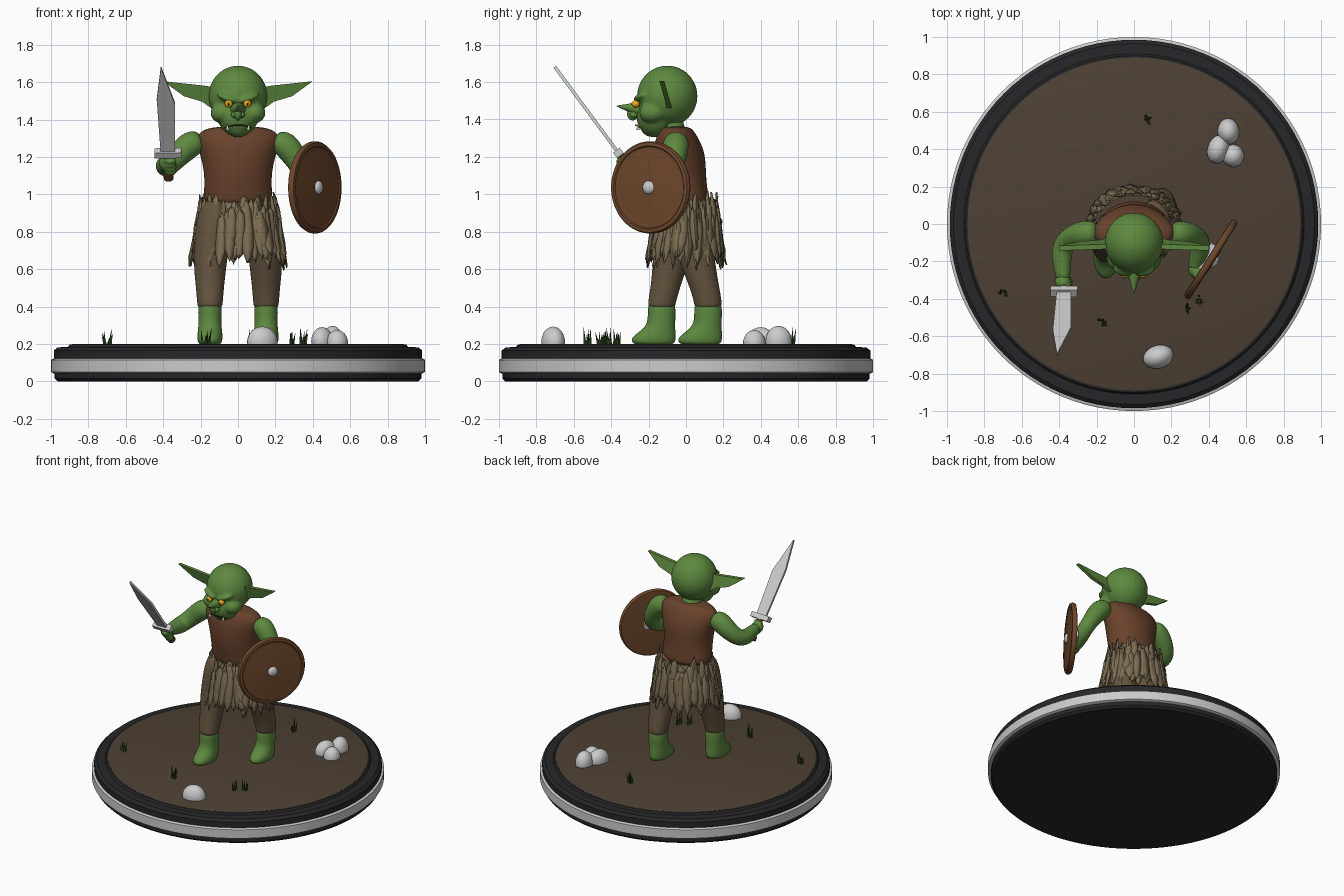
import bpy, bmesh, math, random
from mathutils import Vector, Matrix, Euler

if "Cube" in bpy.data.objects:
    bpy.data.objects.remove(bpy.data.objects["Cube"])

random.seed(4)

def material(name, r, g, b):
    m = bpy.data.materials.new(name)
    m.diffuse_color = (r, g, b, 1)
    m.use_nodes = True
    m.node_tree.nodes["Principled BSDF"].inputs["Base Color"].default_value = m.diffuse_color
    return m

SKIN = material("green skin", .11, .25, .05)
LEATHER = material("leather", .14, .055, .025)
CLOTH = material("ragged cloth", .20, .155, .085)
PANTS = material("trousers", .13, .09, .05)
DARK = material("dark rim", .02, .02, .022)
SOIL = material("soil", .075, .052, .033)
WOOD = material("shield wood", .16, .065, .025)
GRASS = material("grass", .03, .07, .015)
AMBER = material("amber", .9, .42, .01)
IVORY = material("ivory", .75, .72, .6)
MOUTH = material("mouth", .03, .05, .015)

def finish(name, bm, mat, angle=40):
    bmesh.ops.recalc_face_normals(bm, faces=bm.faces)
    me = bpy.data.meshes.new(name)
    bm.to_mesh(me)
    bm.free()
    me.polygons.foreach_set("use_smooth", [True] * len(me.polygons))
    me.set_sharp_from_angle(angle=math.radians(angle))
    if mat:
        me.materials.append(mat)
    ob = bpy.data.objects.new(name, me)
    bpy.context.collection.objects.link(ob)
    return ob

def loft(name, rings, mat, n=16, along=False, sub=2):
    """Skin elliptical rings (x, y, z, rx, ry); level, or square to the path."""
    bm, loops = bmesh.new(), []
    for i, (x, y, z, rx, ry) in enumerate(rings):
        q = Matrix.Identity(3)
        if along:
            a, b = rings[max(i - 1, 0)], rings[min(i + 1, len(rings) - 1)]
            q = (Vector(b[:3]) - Vector(a[:3])).to_track_quat('Z', 'Y').to_matrix()
        loops.append([bm.verts.new(Vector((x, y, z)) + q @ Vector(
            (rx * math.cos(t * math.tau / n), ry * math.sin(t * math.tau / n), 0))) for t in range(n)])
    for a, b in zip(loops, loops[1:]):
        for t in range(n):
            bm.faces.new((a[t], a[(t + 1) % n], b[(t + 1) % n], b[t]))
    bm.faces.new(loops[0])
    bm.faces.new(loops[-1])
    ob = finish(name, bm, mat, 180 if sub else 30)
    if sub:
        ob.modifiers.new("round", 'SUBSURF').levels = sub
        ob.modifiers["round"].render_levels = sub
    return ob

def lathe(name, profile, mat):
    return loft(name, [(0, 0, z, r, r) for r, z in profile], mat, 96, sub=0)

def placed(loc, scale, rot=(0, 0, 0)):
    return Matrix.LocRotScale(Vector(loc), Euler(rot), Vector(scale))

def balls(name, mats, mat, fuse=0):
    """One object of ellipsoids, optionally fused into a single smooth skin."""
    bm = bmesh.new()
    for m in mats:
        bmesh.ops.create_uvsphere(bm, u_segments=24, v_segments=16, radius=1, matrix=m)
    ob = finish(name, bm, mat, 180)
    if fuse:
        r = ob.modifiers.new("fuse", 'REMESH')
        r.mode, r.voxel_size, r.use_smooth_shade = 'VOXEL', fuse, True
        s = ob.modifiers.new("soften", 'SMOOTH')
        s.factor, s.iterations = .5, 5
    return ob

def cone(name, base, tip, r, mat, r2=0, n=12):
    a, b = Vector(base), Vector(tip)
    bm = bmesh.new()
    bmesh.ops.create_cone(bm, cap_ends=True, segments=n, radius1=r, radius2=r2, depth=(b - a).length,
                          matrix=Matrix.Translation((a + b) / 2) @ (b - a).to_track_quat('Z', 'Y').to_matrix().to_4x4())
    return finish(name, bm, mat)

def plate(name, outline, thick, mat, matrix=Matrix.Identity(4), lean=0, pivot=0):
    """Flat (x, z) outline with thickness along y."""
    bm = bmesh.new()
    sides = [[bm.verts.new(matrix @ Vector((x, s * thick / 2 - lean * (z - pivot), z))) for x, z in outline] for s in (-1, 1)]
    for s in sides:
        bm.faces.new(s)
    for i in range(len(outline)):
        j = (i + 1) % len(outline)
        bm.faces.new((sides[0][i], sides[0][j], sides[1][j], sides[1][i]))
    return finish(name, bm, mat, 20)

# Display base
lathe("base_foot", [(.965, 0), (.98, .015), (.98, .05)], DARK)
lathe("base_band", [(.985, .042), (1, .05), (1, .115), (.985, .123)], None)
lathe("base_upper_rim", [(.985, .12), (.985, .165), (.965, .182), (.91, .184), (.9, .196), (.89, .197)], DARK)
lathe("base_soil", [(.89, .18), (.89, .198), (.88, .201)], SOIL)

# Rocks and grass
balls("rocks", [placed((.13, -.71, .21), (.083, .062, .083), (0, 0, .3)),
                placed((.505, .495, .215), (.058, .07, .082), (0, 0, .1)),
                placed((.45, .4, .215), (.057, .078, .075), (0, 0, -.3)),
                placed((.53, .365, .205), (.058, .06, .07))], None)
for k, (x, y) in enumerate([(.07, .56), (-.7, -.37), (-.17, -.525), (.285, -.455), (.345, -.405)]):
    for i in range(8):
        a, r = random.uniform(0, 6.28), random.uniform(.004, .022)
        p = Vector((x + r * math.cos(a), y + r * math.sin(a), .19))
        lean = Vector((math.cos(a), math.sin(a), 0)) * random.uniform(.002, .02)
        cone(f"grass_{k}_{i}", p, p + lean + Vector((0, 0, random.uniform(.05, .105))), .009, GRASS, n=4)

# Head
head = [placed((0, -.1, 1.525), (.158, .162, .163)), placed((0, -.165, 1.415), (.108, .1, .108)),
        placed((0, -.17, 1.35), (.065, .07, .045))]
for s in (-1, 1):
    head += [placed((s * .085, -.18, 1.435), (.062, .07, .055)),
             placed((s * .06, -.248, 1.515), (.06, .03, .018), (0, s * -.35, s * .3))]
balls("head", head, SKIN, .009)
loft("neck", [(0, -.05, 1.28, .08, .07), (0, -.07, 1.36, .07, .065), (0, -.1, 1.44, .07, .07)], SKIN)
cone("nose", (0, -.25, 1.455), (0, -.37, 1.472), .04, SKIN, .002, 16)
balls("nose_bulb", [placed((0, -.285, 1.43), (.02, .03, .035)), placed((.02, -.28, 1.425), (.017, .02, .016)),
                    placed((-.02, -.28, 1.425), (.017, .02, .016))], SKIN)
loft("mouth_line", [(x, -.272 + x * x * 5, 1.372 - x * x * 3, .004, .004)
                    for x in (-.08, -.04, 0, .04, .08)], MOUTH, 8, True, 1)
for s, side in ((-1, "right"), (1, "left")):
    plate(side + "_ear", [(s * x, z) for x, z in ((.12, 1.45), (.155, 1.468), (.19, 1.495), (.29, 1.525), (.4, 1.605),
                          (.28, 1.592), (.17, 1.58), (.12, 1.57))], .026, SKIN,
          Matrix.Translation((0, -.108, 0)), .28, 1.53)
    balls(side + "_eye", [placed((s * .05, -.268, 1.484), (.021, .021, .021))], AMBER)
    balls(side + "_pupil", [placed((s * .051, -.287, 1.484), (.006, .004, .008))], MOUTH)
    cone(side + "_fang", (s * .055, -.255, 1.345), (s * .06, -.262, 1.38), .009, IVORY)

# Vest
loft("vest", [(0, -.01, .93, .19, .14), (0, -.015, .99, .185, .135), (0, -.035, 1.1, .178, .142), (0, -.035, 1.2, .2, .142),
              (0, -.045, 1.28, .225, .125), (0, -.05, 1.335, .215, .095), (0, -.055, 1.365, .13, .075)], LEATHER, 24)

# Arms and hands
loft("sword_arm", [(-.19, -.045, 1.29, .055, .055), (-.25, -.05, 1.275, .075, .075), (-.315, -.06, 1.215, .067, .067),
                   (-.375, -.1, 1.155, .06, .06), (-.39, -.17, 1.145, .058, .058), (-.382, -.25, 1.16, .042, .042),
                   (-.378, -.31, 1.165, .038, .038)], SKIN, along=True)
loft("shield_arm", [(.19, -.045, 1.29, .055, .055), (.25, -.055, 1.275, .075, .075), (.305, -.06, 1.2, .067, .067),
                    (.355, -.075, 1.11, .058, .058), (.355, -.14, 1.06, .056, .056), (.33, -.21, 1.03, .04, .04),
                    (.325, -.25, 1.02, .036, .036)], SKIN, along=True)

# Sword, built along its own axis
guard = Vector((-.375, -.36, 1.22))
d = Vector((-.015, -.34, .46)).normalized()
across = (Vector((1, 0, 0)) - d * d.x).normalized()
frame = Matrix((across, d.cross(across), d)).transposed().to_4x4()
frame.translation = guard
plate("sword_blade", [(-.038, 0), (.038, 0), (.047, .33), (-.022, .575), (-.05, .36)], .018, None, frame)
plate("sword_guard", [(-.072, -.018), (.072, -.018), (.072, .018), (-.072, .018)], .045, None, frame)
cone("sword_grip", guard, guard - d * .15, .021, LEATHER, .021, 16)
cone("sword_pommel", guard - d * .14, guard - d * .17, .028, LEATHER, .026, 16)
fist = [frame @ placed((-.008, .01, -.075), (.042, .04, .05))]
fist += [frame @ placed((.012, -.012, -.035 - .026 * i), (.033, .03, .015)) for i in range(4)]
balls("sword_hand", fist, SKIN, .007)
grab = [placed((.325, -.245, 1.02), (.035, .042, .045))]
grab += [placed((.342, -.265, 1.055 - .024 * i), (.03, .032, .014)) for i in range(4)]
balls("shield_hand", grab, SKIN, .007)

# Round shield with rim, boss and inner strap
tilt = Vector((.845, -.535, 0)).to_track_quat('Z', 'Y').to_matrix().to_4x4()
tilt.translation = (.41, -.188, 1.037)
for part in (lathe("shield_board", [(.225, -.014), (.23, 0), (.222, .012), (.12, .02), (.03, .024)], WOOD),
             lathe("shield_rim", [(.222, -.018), (.24, -.016), (.246, -.006), (.246, .008), (.24, .018), (.222, .02), (.216, .014)], WOOD),
             balls("shield_boss", [placed((0, 0, .022), (.036, .036, .022))], None),
             plate("shield_strap", [(-.075, -.045), (.075, -.045), (.075, -.012), (-.075, -.012)], .05, None)):
    part.matrix_world = tilt

# Legs and feet
for side, x, y, top in (("right", -.15, -.13, -.04), ("left", .15, .118, .01)):
    mid = top + (y - top) * .5
    loft(side + "_trouser_leg", [(x * .65, top, 1, .1, .12), (x * .9, top + (y - top) * .15, .8, .1, .115),
                                 (x, mid, .62, .09, .095), (x, y * .85, .5, .076, .08),
                                 (x, y, .42, .07, .076), (x, y, .385, .066, .072)], PANTS)
    loft(side + "_foot", [(x, y, .43, .058, .065), (x, y, .39, .066, .078), (x, y, .31, .062, .073),
                          (x, y - .02, .27, .066, .095), (x, y - .043, .235, .07, .122),
                          (x, y - .045, .205, .065, .118), (x, y - .04, .196, .05, .09)], SKIN)

# Ragged skirt: an inner wrap covered by overlapping torn strips
def skirt_point(a, z, out=0):
    t = (1.0 - z) / .4
    rx, ry, cy = .196 + .052 * t + out, .152 + .048 * t + out, .008 - .012 * t
    return Vector((rx * math.cos(a), cy + ry * math.sin(a), z))

bm = bmesh.new()
rows = [[bm.verts.new(skirt_point(i * math.tau / 48, z if k < 3 else z - random.uniform(0, .07), -.01))
         for i in range(48)] for k, z in enumerate((.97, .9, .8, .73))]
for a, b in zip(rows, rows[1:]):
    for i in range(48):
        bm.faces.new((a[i], a[(i + 1) % 48], b[(i + 1) % 48], b[i]))
finish("skirt_wrap", bm, CLOTH)
bm = bmesh.new()
for layer in range(3):
    for i in range(26):
        a = (i + layer / 3 + random.uniform(-.2, .2)) * math.tau / 26
        hi, lo = random.uniform(.96, 1.03) - .05 * layer, random.uniform(.6, .71)
        w, skew = random.uniform(.11, .17), random.uniform(-.1, .1)
        out, prev = .002 + .005 * layer, None
        for f, wf in ((0, .12), (.12, .75), (.4, 1), (.7, .95), (.87, .6), (1, .06)):
            z = hi + (lo - hi) * f
            o = out + random.uniform(-.004, .006) + .006 * f
            row = [bm.verts.new(skirt_point(a + skew * f + s * w * wf, z + random.uniform(-.01, .01), o + (0 if s else .006)))
                   for s in (-1, 0, 1)]
            if prev:
                for k in (0, 1):
                    bm.faces.new((prev[k], prev[k + 1], row[k + 1], row[k]))
            prev = row
strips = finish("skirt_strips", bm, CLOTH, 35)
strips.modifiers.new("cloth thickness", 'SOLIDIFY').thickness = .006
